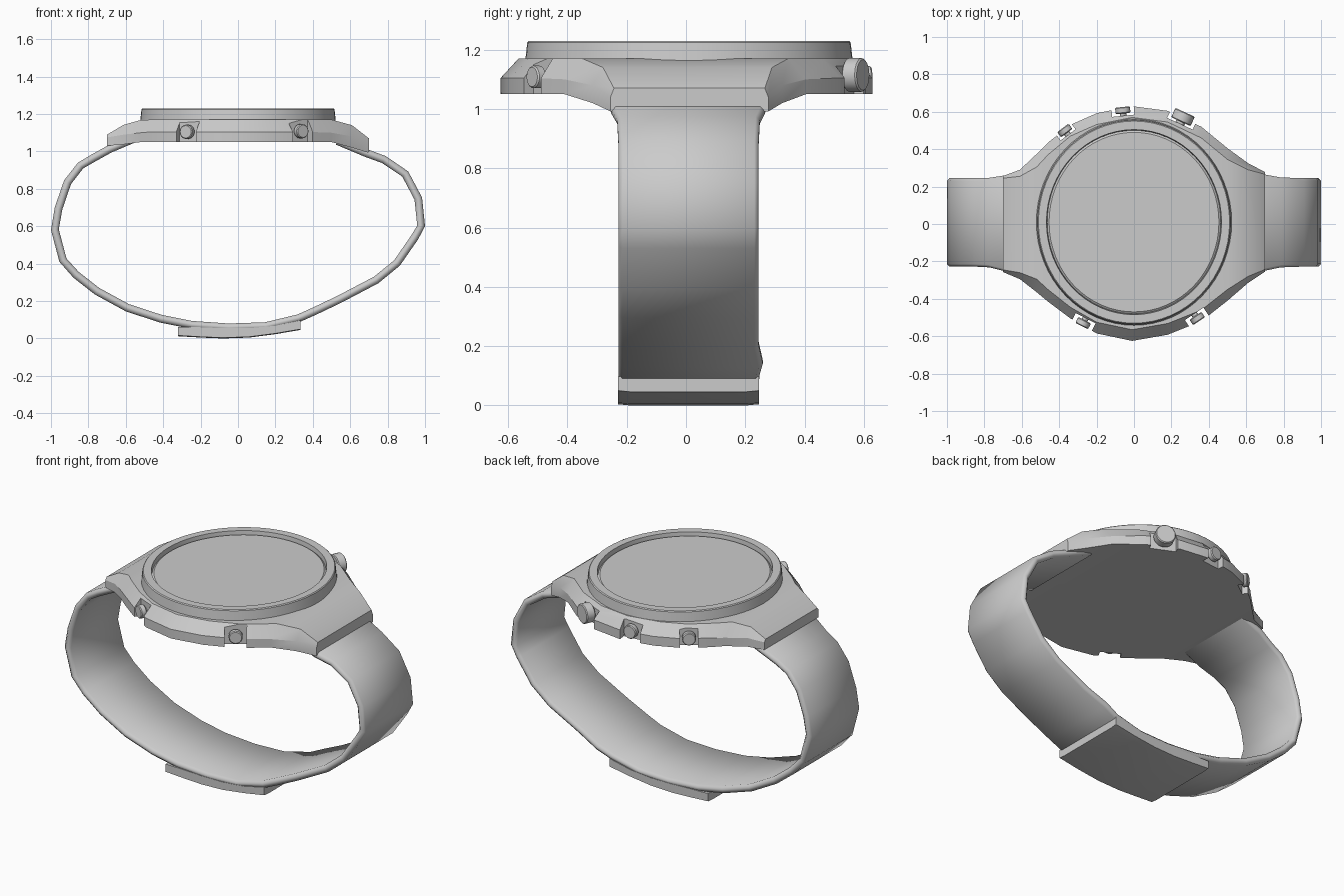
import bpy, bmesh, math
from mathutils import Vector, Matrix

if "Cube" in bpy.data.objects:
    bpy.data.objects.remove(bpy.data.objects["Cube"])


def make_object(name, bm, smooth=30):
    bmesh.ops.recalc_face_normals(bm, faces=bm.faces)
    me = bpy.data.meshes.new(name)
    bm.to_mesh(me)
    bm.free()
    ob = bpy.data.objects.new(name, me)
    bpy.context.collection.objects.link(ob)
    bpy.ops.object.select_all(action='DESELECT')
    ob.select_set(True)
    bpy.context.view_layer.objects.active = ob
    if smooth:
        bpy.ops.object.shade_smooth_by_angle(angle=math.radians(smooth))
    return ob


def loft(name, sections, smooth=30):
    """Skin closed cross-sections into a capped solid."""
    bm = bmesh.new()
    rings = [[bm.verts.new(p) for p in s] for s in sections]
    n = len(rings[0])
    for a, b in zip(rings, rings[1:]):
        for i in range(n):
            j = (i + 1) % n
            bm.faces.new((a[i], a[j], b[j], b[i]))
    bm.faces.new(rings[0])
    bm.faces.new(rings[-1])
    return make_object(name, bm, smooth)


def lathe(name, profile, closed, segments=64, y_scale=1.057, y_mid=0.01):
    """Spin an (r, z) profile into a slightly oval ring or disc."""
    bm = bmesh.new()
    rings = []
    for r, z in profile:
        rings.append([bm.verts.new((r * math.cos(t), y_mid + r * y_scale * math.sin(t), z))
                      for t in (2 * math.pi * k / segments for k in range(segments))])
    pairs = list(zip(rings, rings[1:])) + ([(rings[-1], rings[0])] if closed else [])
    for a, b in pairs:
        for i in range(segments):
            j = (i + 1) % segments
            bm.faces.new((a[i], a[j], b[j], b[i]))
    if not closed:
        bm.faces.new(rings[0])
        bm.faces.new(rings[-1])
    return make_object(name, bm)


# Case with lugs: x, back y, front y, chamfer, top z, middle z, bottom z
stations = [
    (-0.70, .257, .257, .012, 1.090, 1.075, 1.030),
    (-0.61, .290, .295, .035, 1.143, 1.090, 1.038),
    (-0.52, .375, .365, .070, 1.168, 1.100, 1.050),
    (-0.46, .435, .415, .065, 1.170, 1.105, 1.050),
    (-0.34, .530, .505, .060, 1.170, 1.105, 1.050),
    (-0.20, .592, .585, .060, 1.170, 1.105, 1.050),
    (-0.01, .630, .625, .060, 1.170, 1.105, 1.050),
    (0.18, .605, .592, .060, 1.170, 1.105, 1.050),
    (0.36, .520, .520, .060, 1.170, 1.105, 1.050),
    (0.50, .405, .410, .060, 1.170, 1.100, 1.050),
    (0.61, .325, .315, .035, 1.140, 1.080, 1.020),
    (0.70, .278, .255, .012, 1.070, 1.040, 0.992),
]
case = loft("case", [[(x, yb - c, zt), (x, yb, zm), (x, yb, zb),
                      (x, -yf, zb), (x, -yf, zm), (x, -yf + c, zt)]
                     for x, yb, yf, c, zt, zm, zb in stations], 25)

# Buttons and crown: x, y, z, radius, notch width
buttons = [
    ("button_back_left", -0.37, 0.50, 1.105, .038, .10),
    ("button_back_middle", -0.06, 0.608, 1.105, .040, .12),
    ("crown", 0.262, 0.572, 1.115, .057, .15),
    ("button_front_left", -0.272, -0.53, 1.105, .038, .12),
    ("button_front_right", 0.338, -0.505, 1.108, .038, .12),
]


def cylinder(bm, radius, depth, matrix, segments=20):
    return bmesh.ops.create_cone(bm, cap_ends=True, segments=segments, radius1=radius,
                                 radius2=radius, depth=depth, matrix=matrix)


for name, x, y, z, r, width in buttons:
    out = Vector((x, y, 0)).normalized()
    turn = out.to_track_quat('Z', 'Y').to_matrix().to_4x4()
    pos = Vector((x, y, z))
    depth = 0.055 if name == "crown" else 0.035
    # notch in the case flank
    bm = bmesh.new()
    angle = Matrix.Rotation(math.atan2(y, x), 4, 'Z')
    bmesh.ops.create_cube(bm, size=1, matrix=Matrix.Translation(pos + out * (0.1 - depth / 2 - 0.012))
                          @ angle @ Matrix.Diagonal((0.2, width, 0.5, 1)))
    cutter = make_object(name + "_cutter", bm, 0)
    cutter.hide_render = True
    mod = case.modifiers.new("notch", 'BOOLEAN')
    mod.operation = 'DIFFERENCE'
    mod.solver = 'EXACT'
    mod.object = cutter
    bpy.context.view_layer.objects.active = case
    bpy.ops.object.modifier_apply(modifier=mod.name)
    bpy.data.objects.remove(cutter)
    # button head with bevelled rim, plus stem
    bm = bmesh.new()
    cylinder(bm, r, depth, Matrix.Translation(pos) @ turn)
    rims = [e for e in bm.edges if any(len(f.verts) > 4 for f in e.link_faces)]
    bmesh.ops.bevel(bm, geom=rims, offset=0.005, segments=1, affect='EDGES')
    cylinder(bm, r * 0.45, 0.06, Matrix.Translation(pos - out * 0.03) @ turn, 12)
    make_object(name, bm)

# Bezel and recessed glass
lathe("bezel", [(.523, 1.16), (.516, 1.225), (.511, 1.23), (.468, 1.23),
                (.464, 1.195), (.464, 1.16)], True)
lathe("glass", [(.464, 1.165), (.464, 1.204), (.454, 1.212)], False)

# Strap: outer x, outer z, extra back width, extra front width
path = [
    (-0.57, 1.085, .015, .02), (-0.695, 1.032, .015, .025), (-0.78, .985, .002, .004),
    (-0.856, .94, 0, 0), (-0.93, .845, 0, 0), (-0.98, .70, 0, 0), (-1.0, .58, 0, 0),
    (-0.955, .41, 0, 0), (-0.88, .325, 0, 0), (-0.765, .235, 0, 0), (-0.60, .145, 0, 0),
    (-0.417, .085, 0, 0), (-0.25, .052, 0, 0), (-0.05, .038, 0, 0), (0.15, .045, 0, 0),
    (0.33, .088, .003, 0), (0.42, .128, .014, 0), (0.55, .19, 0, 0),
    (0.75, .295, 0, 0), (0.866, .39, 0, 0), (0.963, .53, 0, 0), (1.0, .60, 0, 0),
    (0.984, .754, 0, 0), (0.91, .893, 0, 0), (0.79, .975, .004, .004),
    (0.69, 1.012, .022, .025), (0.54, 1.075, .03, .03),
]
THICK, EDGE = 0.042, 0.014
sections = []
for i, (x, z, eb, ef) in enumerate(path):
    a, b = path[max(i - 1, 0)], path[min(i + 1, len(path) - 1)]
    t = Vector((b[0] - a[0], b[1] - a[1])).normalized()
    n = Vector((-t.y, t.x))          # points to the inside of the loop
    back, front = 0.245 + eb, -0.228 - ef
    shape = [(back - EDGE, 0), (back, EDGE), (back, THICK - EDGE), (back - EDGE, THICK),
             (front + EDGE, THICK), (front, THICK - EDGE), (front, EDGE), (front + EDGE, 0)]
    sections.append([(x + n.x * d, y, z + n.y * d) for y, d in shape])
loft("strap", sections, 50)

# Clasp plate under the strap
clasp = [(-0.32, .012, .062), (-0.20, .005, .06), (-0.08, .0, .055),
         (0.06, .005, .055), (0.20, .023, .068), (0.335, .046, .098)]
loft("clasp", [[(x, .247, lo + .004), (x, .247, hi), (x, -.23, hi), (x, -.23, lo + .004),
                (x, -.19, lo), (x, .205, lo)] for x, lo, hi in clasp], 25)
